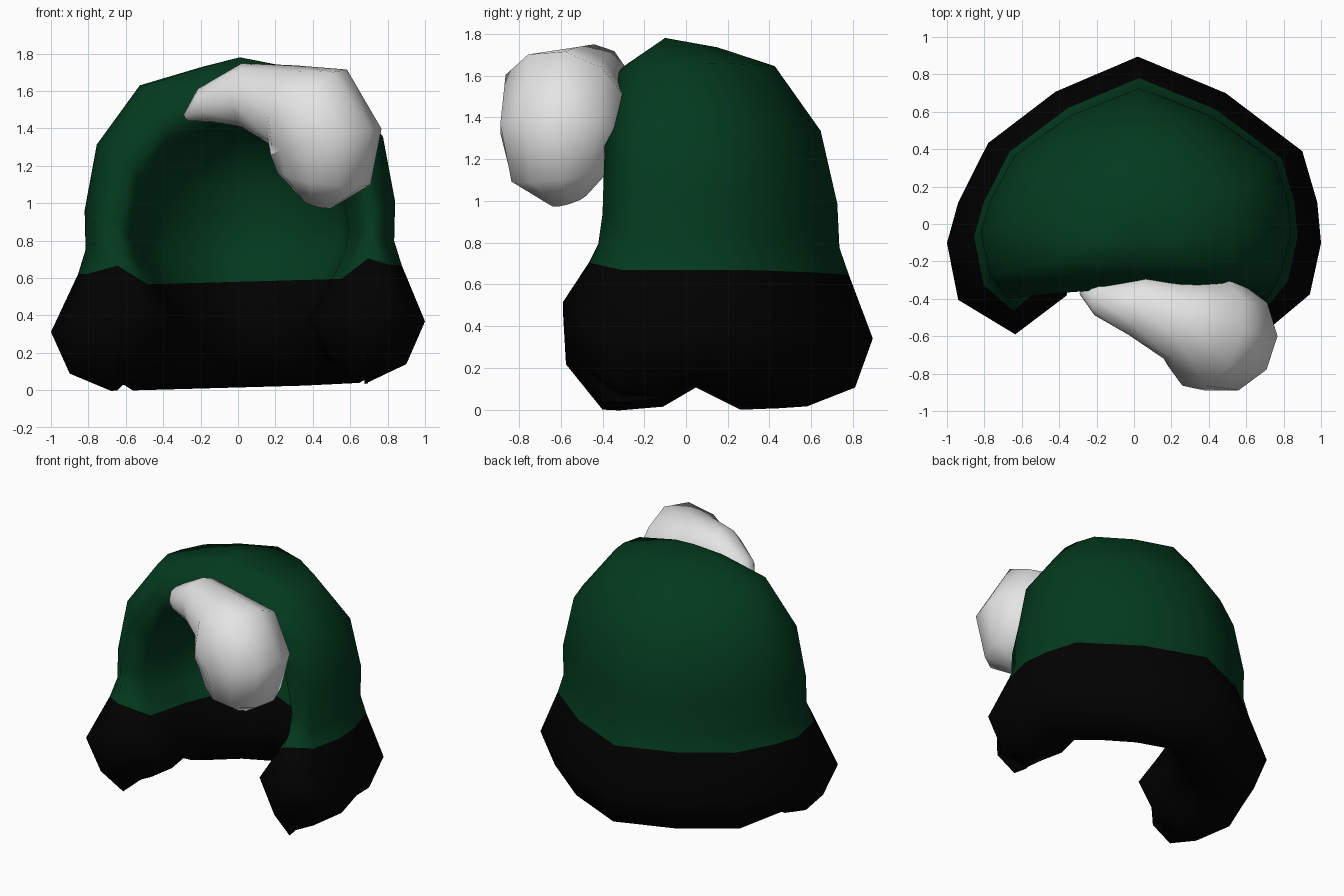
import bpy, bmesh, math
from mathutils import Vector

cube = bpy.data.objects.get("Cube")
if cube:
    bpy.data.objects.remove(cube, do_unlink=True)


def material(name, rgb):
    m = bpy.data.materials.new(name)
    m.use_nodes = True
    m.diffuse_color = (*rgb, 1)
    bsdf = m.node_tree.nodes["Principled BSDF"]
    bsdf.inputs["Base Color"].default_value = (*rgb, 1)
    bsdf.inputs["Roughness"].default_value = 0.8
    return m


green = material("dark green cloth", (0.001, 0.042, 0.013))
black = material("black cloth", (0.0003, 0.0003, 0.0003))
white = material("white hair", (0.78, 0.78, 0.78))


def finish(name, bm, mats):
    bmesh.ops.remove_doubles(bm, verts=bm.verts, dist=1e-4)
    bmesh.ops.recalc_face_normals(bm, faces=bm.faces)
    for f in bm.faces:
        f.smooth = True
    me = bpy.data.meshes.new(name)
    bm.to_mesh(me)
    bm.free()
    for m in mats:
        me.materials.append(m)
    ob = bpy.data.objects.new(name, me)
    bpy.context.collection.objects.link(ob)
    return ob


# Horseshoe outline: x as part of half width, y as part of depth (front to back)
OUTLINE = [(-1, 0.31), (-0.94, 0.46), (-0.78, 0.68), (-0.42, 0.87), (0.02, 1),
           (0.49, 0.865), (0.9, 0.65), (0.98, 0.46), (1, 0.31)]
OUTER_SHAPE = [(-0.94, 0.1)] + OUTLINE + [(0.94, 0.12)]
INNER_SHAPE = [(-1.1, 0.1)] + OUTLINE + [(1.1, 0.12)]
N = len(OUTER_SHAPE)

# Levels from the collar's underside to the crown
# outer and inner wall: height, half width, front y, back y
OUTER = [(0.0, 0.72, -0.42, 0.58), (0.09, 0.9, -0.5, 0.81), (0.325, 1.0, -0.55, 0.895),
         (0.63, 0.865, -0.45, 0.78), (0.76, 0.825, -0.41, 0.735), (0.97, 0.83, -0.39, 0.725),
         (1.32, 0.765, -0.36, 0.645), (1.63, 0.535, -0.28, 0.425), (1.72, 0.2, -0.2, 0.15),
         (1.765, 0, -0.1, -0.1)]
INNER = [(0.045, 0.58, -0.34, 0.5), (0.13, 0.45, -0.42, 0.39), (0.35, 0.36, -0.46, 0.31),
         (0.565, 0.47, -0.4, 0.38), (0.69, 0.53, -0.37, 0.42), (0.82, 0.56, -0.35, 0.45),
         (1.1, 0.51, -0.33, 0.42), (1.29, 0.38, -0.31, 0.32), (1.4, 0.17, -0.3, 0.1),
         (1.43, 0, -0.29, -0.29)]
# middle of the rolled front rim: x, y, z
RIM = [(0.67, -0.40, 0.003), (0.67, -0.575, 0.22), (0.66, -0.59, 0.48), (0.67, -0.465, 0.67),
       (0.68, -0.42, 0.76), (0.69, -0.40, 0.9), (0.62, -0.39, 1.22), (0.43, -0.37, 1.46),
       (0.17, -0.35, 1.58), (0, -0.34, 1.6)]


def wall(shape, level, i, shift):
    z, w, yf, yb = level
    # notch where the underside rises between the front ends and the back
    rise = (0.12, 0.06)[i] if i < 2 else 0
    return [(sx * w + shift, yf + sy * (yb - yf),
             z + rise * max(0, 1 - abs(sy - 0.47) / 0.19)) for sx, sy in shape]


# Hood and collar: closed C-shaped rings joined level by level
bm = bmesh.new()
rings = []
for i, (o, n, r) in enumerate(zip(OUTER, INNER, RIM)):
    x, y, z = r
    pts = (wall(OUTER_SHAPE, o, i, 0.01 if i > 2 else 0) + [(x + 0.025, y, z)]
           + wall(INNER_SHAPE, n, i, 0.035)[::-1] + [(0.025 - x, y, z)])
    rings.append([bm.verts.new((px, py, pz + 0.028 * px + 0.015)) for px, py, pz in pts])

M = len(rings[0])
for i in range(len(rings) - 1):
    a, b = rings[i], rings[i + 1]
    for j in range(M):
        k = (j + 1) % M
        f = bm.faces.new((a[j], a[k], b[k], b[j]))
        f.material_index = 1 if i < 3 else 0

# Collar underside
base = rings[0]
inner = base[N + 1:2 * N + 1][::-1]
under = [bm.faces.new((base[j], base[j + 1], inner[j + 1], inner[j])) for j in range(N - 1)]
under.append(bm.faces.new((base[N - 1], base[N], inner[N - 1])))
under.append(bm.faces.new((base[0], inner[0], base[M - 1])))
for f in under:
    f.material_index = 1
finish("hood_and_collar", bm, [green, black])

# Hair lock: rings swept along a bent path, x, y, z, radius
LOCK = [(-0.275, -0.36, 1.46, 0.025), (-0.18, -0.40, 1.525, 0.095), (0.02, -0.44, 1.58, 0.17),
        (0.25, -0.52, 1.52, 0.225), (0.38, -0.58, 1.48, 0.31), (0.47, -0.60, 1.33, 0.305),
        (0.46, -0.60, 1.13, 0.25), (0.43, -0.56, 1.005, 0.09)]
bm = bmesh.new()
centres = [Vector(p[:3]) for p in LOCK]
loops = []
SIDES = 10
for i, c in enumerate(centres):
    t = (centres[min(i + 1, len(LOCK) - 1)] - centres[max(i - 1, 0)]).normalized()
    up = t.cross(Vector((0, 1, 0))).normalized()
    side = t.cross(up)
    loops.append([bm.verts.new(c + LOCK[i][3] * (up * math.cos(a) + side * math.sin(a)))
                  for a in (2 * math.pi * s / SIDES for s in range(SIDES))])
for a, b in zip(loops, loops[1:]):
    for s in range(SIDES):
        k = (s + 1) % SIDES
        bm.faces.new((a[s], a[k], b[k], b[s]))
bm.faces.new(loops[0])
bm.faces.new(loops[-1])
finish("hair_lock", bm, [white])
